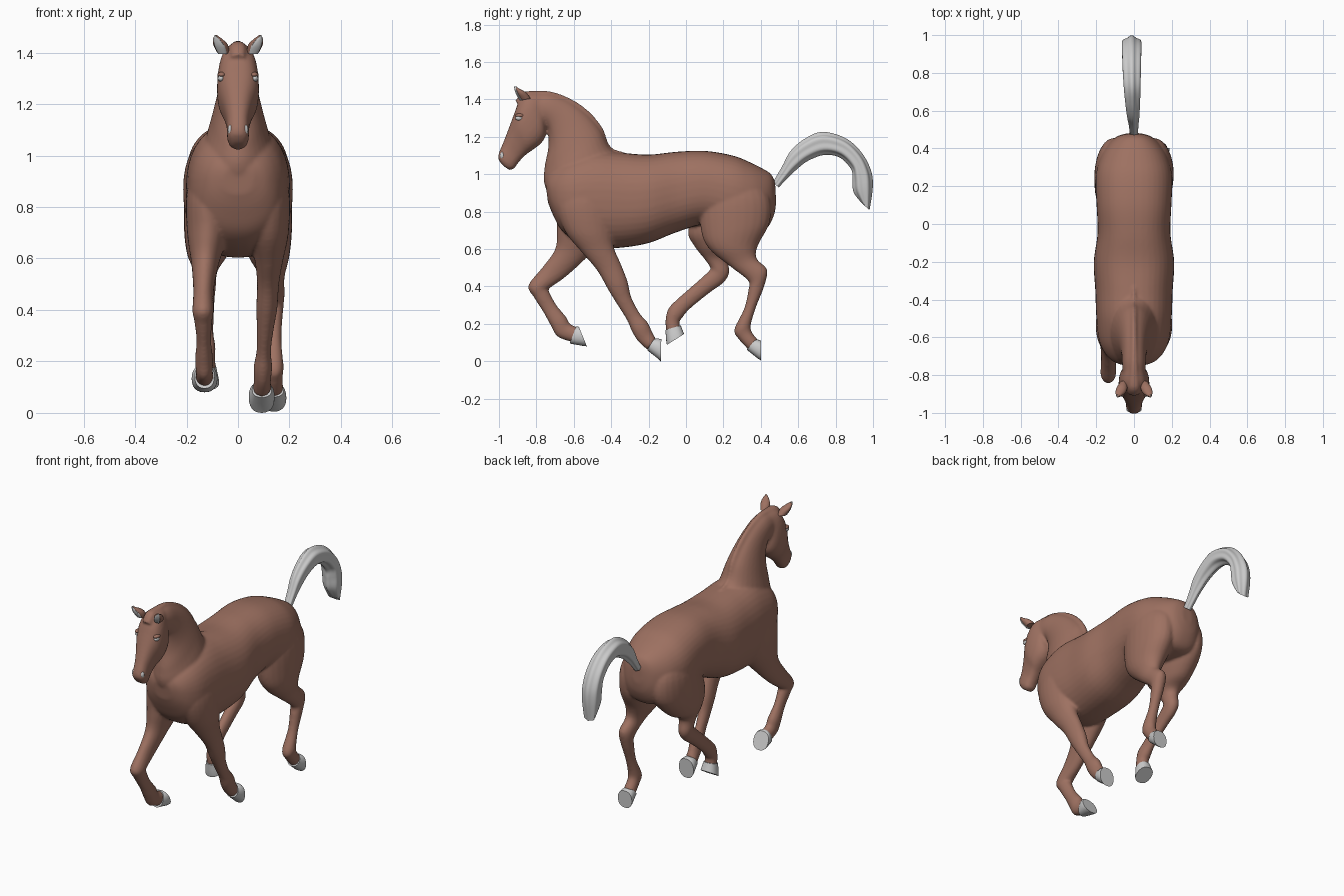
import bpy, bmesh, math

coat = bpy.data.materials.new("coat")
coat.diffuse_color = (0.34, 0.165, 0.12, 1)


def loft(name, rows, mat=None, sides=24, steps=5, power=2.0, ridge=0.0, smooth_path=True):
    """Rows are (y, z of one edge, y, z of opposite edge, half width, x)."""
    n = len(rows)
    rings = []
    for i in range(n - 1):
        a, b, c, d = (rows[max(0, min(n - 1, i + k))] for k in (-1, 0, 1, 2))
        for s in range(steps + (i == n - 2)):
            t = s / steps
            if smooth_path:
                rings.append([0.5 * (2 * q + (r - p) * t + (2 * p - 5 * q + 4 * r - u) * t * t
                              + (3 * q - p - 3 * r + u) * t ** 3) for p, q, r, u in zip(a, b, c, d)])
            else:
                rings.append([q + (r - q) * t for q, r in zip(b, c)])
    bm = bmesh.new()
    loops = []
    for y1, z1, y2, z2, w, x in rings:
        loop = []
        for k in range(sides):
            t = 2 * math.pi * k / sides
            f = 1 + ridge * math.cos(6 * t)
            c, s = math.cos(t), math.sin(t)
            c = math.copysign(abs(c) ** (2 / power), c) * f
            s = math.copysign(abs(s) ** (2 / power), s) * f
            loop.append(bm.verts.new((x + s * w, (y1 + y2) / 2 + c * (y1 - y2) / 2,
                                      (z1 + z2) / 2 + c * (z1 - z2) / 2)))
        loops.append(loop)
    for p, q in zip(loops, loops[1:]):
        for k in range(sides):
            bm.faces.new((p[k], p[(k + 1) % sides], q[(k + 1) % sides], q[k]))
    bm.faces.new(loops[0])
    bm.faces.new(loops[-1])
    bmesh.ops.recalc_face_normals(bm, faces=bm.faces)
    me = bpy.data.meshes.new(name)
    bm.to_mesh(me)
    bm.free()
    ob = bpy.data.objects.new(name, me)
    bpy.context.collection.objects.link(ob)
    if mat:
        me.materials.append(mat)
    return ob


def select(obs):
    bpy.ops.object.select_all(action='DESELECT')
    for o in obs:
        o.select_set(True)
    bpy.context.view_layer.objects.active = obs[0]


def mid(rows):
    return [r + (0,) for r in rows]


# Torso
torso = loft("body", mid([
    (.476, .96, .482, .85, .035), (.455, 1.0, .47, .78, .09), (.41, 1.03, .43, .71, .14),
    (.34, 1.065, .36, .69, .18), (.25, 1.10, .25, .69, .203), (.10, 1.125, .10, .73, .198),
    (-.05, 1.12, -.05, .69, .193), (-.2, 1.105, -.2, .632, .213), (-.35, 1.115, -.35, .607, .205),
    (-.5, 1.125, -.47, .607, .2), (-.62, 1.09, -.59, .645, .188), (-.69, 1.05, -.665, .70, .158),
    (-.735, 1.0, -.71, .78, .115), (-.752, .96, -.738, .85, .06)]),
    coat, 40, power=2.35)

# Neck
neck = loft("neck", mid([
    (-.30, 1.08, -.66, .78, .13), (-.40, 1.135, -.752, .93, .13), (-.455, 1.24, -.757, 1.03, .103),
    (-.53, 1.325, -.738, 1.13, .08), (-.62, 1.39, -.735, 1.20, .067), (-.72, 1.432, -.745, 1.25, .063),
    (-.80, 1.435, -.78, 1.26, .06)]), coat, 32)

# Head
head = loft("head", mid([
    (-.77, 1.435, -.755, 1.28, .05), (-.85, 1.432, -.75, 1.21, .072), (-.895, 1.383, -.775, 1.165, .081),
    (-.92, 1.32, -.82, 1.13, .078), (-.95, 1.24, -.855, 1.105, .058), (-.977, 1.17, -.885, 1.075, .045),
    (-.998, 1.12, -.905, 1.05, .043), (-1.004, 1.085, -.92, 1.03, .039), (-.985, 1.052, -.945, 1.022, .024)]),
    coat, 28, power=2.5)

# Front legs, from shoulder to pastern
fr = loft("front_leg_right", [
    (-.62, 1.0, -.40, 1.03, .05, .115), (-.69, .85, -.38, .85, .085, .115), (-.65, .70, -.39, .70, .08, .117),
    (-.555, .58, -.385, .61, .056, .12), (-.475, .485, -.35, .525, .043, .117), (-.418, .385, -.313, .43, .041, .112),
    (-.372, .31, -.293, .345, .033, .106), (-.316, .22, -.249, .26, .028, .10),
    (-.287, .155, -.203, .205, .036, .097), (-.255, .105, -.18, .155, .033, .095),
    (-.205, .06, -.16, .12, .036, .093)], coat)
fl = loft("front_leg_left", [
    (-.62, 1.0, -.40, 1.03, .05, -.115), (-.69, .85, -.38, .85, .085, -.115), (-.69, .71, -.41, .69, .08, -.118),
    (-.70, .60, -.53, .555, .053, -.128), (-.77, .50, -.645, .45, .04, -.134), (-.843, .405, -.733, .388, .041, -.136),
    (-.812, .34, -.733, .375, .035, -.135), (-.763, .262, -.692, .30, .028, -.133),
    (-.72, .185, -.64, .237, .035, -.132), (-.685, .13, -.62, .20, .033, -.131),
    (-.60, .10, -.575, .18, .035, -.13)], coat)

# Hind legs, from haunch to pastern
hr = loft("hind_leg_right", [
    (.14, 1.03, .38, .98, .06, .1), (.08, .87, .448, .87, .098, .106), (.08, .70, .447, .74, .102, .108),
    (.125, .60, .385, .62, .08, .12), (.235, .508, .378, .55, .047, .134), (.332, .43, .434, .49, .041, .14),
    (.333, .38, .418, .40, .035, .14), (.31, .28, .375, .29, .029, .14), (.258, .17, .348, .20, .037, .14),
    (.28, .12, .35, .16, .034, .14), (.335, .06, .385, .115, .036, .14)], coat)
hl = loft("hind_leg_left", [
    (.14, 1.03, .38, .98, .06, -.1), (.07, .87, .448, .87, .098, -.106), (.01, .70, .442, .74, .102, -.108),
    (.045, .615, .33, .62, .08, -.118), (.10, .545, .23, .56, .047, -.126), (.13, .50, .232, .475, .041, -.127),
    (.125, .485, .20, .42, .037, -.127), (.07, .435, .125, .365, .033, -.126),
    (-.035, .343, .023, .282, .029, -.125), (-.092, .285, -.018, .235, .036, -.124),
    (-.11, .22, -.035, .21, .034, -.123), (-.105, .155, -.03, .18, .036, -.122)], coat)

# Mane and forelock ridge along the crest
mane = loft("mane", mid([
    (-.33, 1.118, -.36, 1.05, .012), (-.405, 1.15, -.46, 1.09, .016), (-.446, 1.248, -.51, 1.20, .018),
    (-.52, 1.337, -.56, 1.27, .018), (-.613, 1.402, -.64, 1.34, .018), (-.72, 1.442, -.72, 1.38, .02),
    (-.81, 1.446, -.81, 1.38, .026), (-.875, 1.437, -.85, 1.37, .033), (-.914, 1.39, -.87, 1.36, .028)]),
    coat, 16, power=2.6)

# Fuse the flesh into one smooth skin
select([torso, neck, head, fr, fl, hr, hl, mane])
bpy.ops.object.join()
rm = torso.modifiers.new("fuse", 'REMESH')
rm.mode = 'VOXEL'
rm.voxel_size = 0.008
rm.use_smooth_shade = True
sm = torso.modifiers.new("soften", 'SMOOTH')
sm.factor = 0.5
sm.iterations = 6
bpy.ops.object.modifier_apply(modifier="fuse")
bpy.ops.object.modifier_apply(modifier="soften")
torso.data.materials.clear()
torso.data.materials.append(coat)
bpy.ops.object.shade_smooth()

smooth = []

# Hooves, coronet to sole
hooves = {
    "hoof_front_right": [(-.208, .06, -.17, .12, .038, .093), (-.145, .01, -.15, .122, .05, .092),
                         (-.135, .0, -.132, .118, .05, .092)],
    "hoof_front_left": [(-.622, .095, -.587, .187, .038, -.13), (-.55, .082, -.58, .187, .05, -.13),
                        (-.53, .08, -.572, .183, .05, -.13)],
    "hoof_hind_right": [(.325, .062, .372, .118, .038, .14), (.385, .014, .392, .114, .047, .14),
                        (.40, .005, .402, .11, .048, .14)],
    "hoof_hind_left": [(-.11, .168, -.028, .192, .038, -.123), (-.105, .10, -.014, .155, .049, -.123),
                       (-.102, .088, -.01, .146, .05, -.123)],
}
for name, rows in hooves.items():
    smooth.append(loft(name, rows, smooth_path=False, steps=2, power=2.3))

# Tail
smooth.append(loft("tail", [
    (.465, .955, .495, .93, .022, 0), (.515, 1.04, .535, .975, .026, -.002), (.56, 1.12, .58, 1.02, .033, -.004),
    (.635, 1.185, .65, 1.075, .04, -.007), (.73, 1.222, .74, 1.108, .046, -.01),
    (.85, 1.19, .825, 1.092, .05, -.012), (.935, 1.115, .885, 1.03, .052, -.012),
    (.985, 1.02, .893, .975, .053, -.012), (.995, .93, .90, .905, .05, -.012),
    (.98, .81, .945, .84, .035, -.012)], sides=48, ridge=.08))

for side, s in (("right", 1), ("left", -1)):
    # Ears with grey inner face
    ear = [(-.885, 1.395, -.83, 1.405, .024, .057), (-.903, 1.425, -.855, 1.437, .028, .068),
           (-.912, 1.45, -.887, 1.455, .018, .079), (-.915, 1.468, -.91, 1.469, .003, .086)]
    smooth.append(loft("ear_" + side, [r[:5] + (s * r[5],) for r in ear], coat, 16))
    inner = [(y1 - .004, z1, y1 + .012, z1, w * .7, s * (x + .003)) for y1, z1, y2, z2, w, x in ear]
    smooth.append(loft("inner_ear_" + side, inner, None, 12))
    # Eyes, nostrils and brows
    for name, loc, scale, mat in (("eye_", (.066, -.892, 1.30), (.013, .021, .013), None),
                                  ("nostril_", (.028, -.982, 1.10), (.012, .012, .02), None),
                                  ("brow_", (.063, -.888, 1.314), (.017, .026, .011), coat)):
        bpy.ops.mesh.primitive_uv_sphere_add(segments=16, ring_count=10, radius=1,
                                             location=(s * loc[0], loc[1], loc[2]))
        ob = bpy.context.object
        ob.name = name + side
        ob.scale = scale
        if mat:
            ob.data.materials.append(mat)
        smooth.append(ob)

select(smooth)
bpy.ops.object.shade_smooth_by_angle(angle=math.radians(40))
